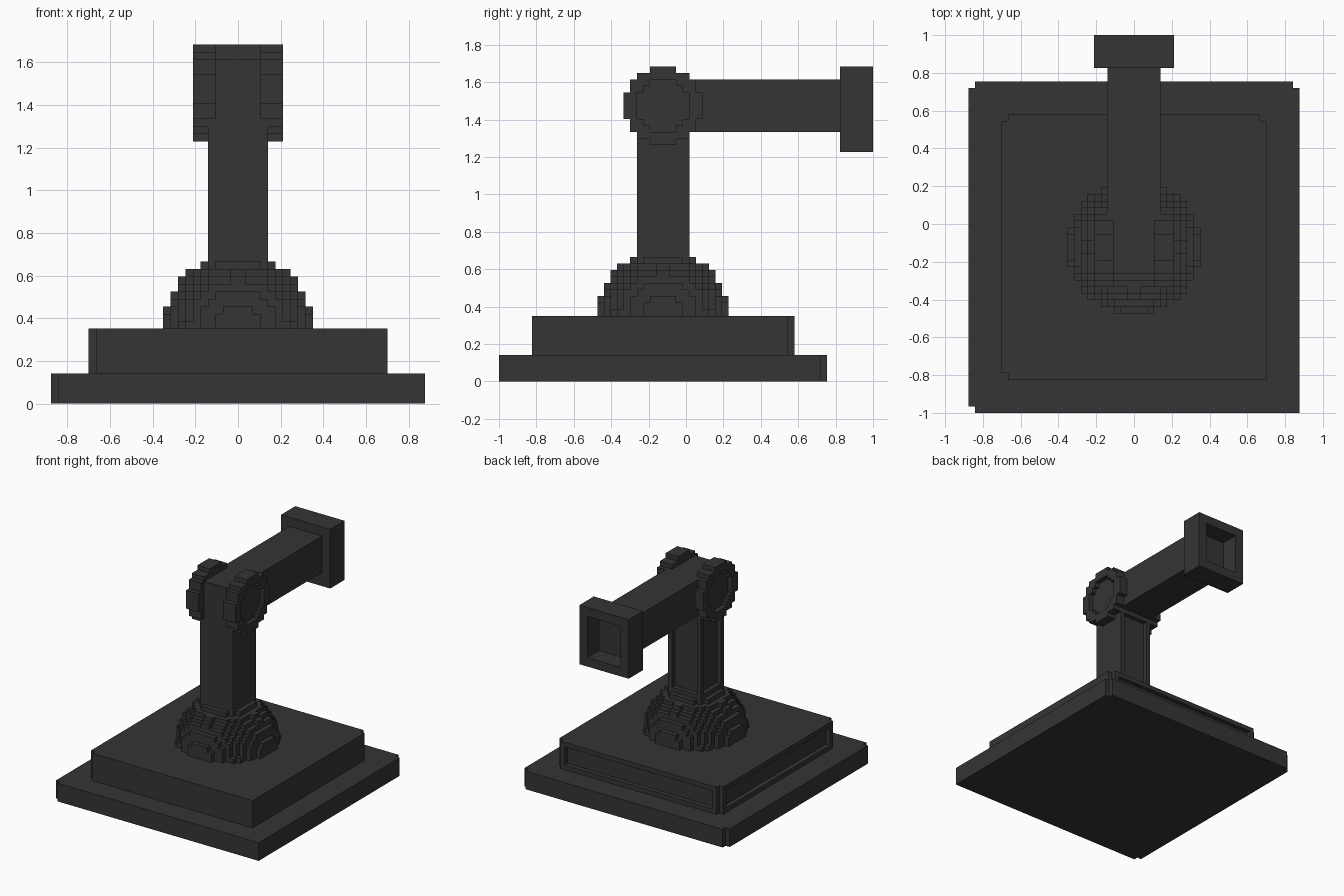
import bpy
import bmesh

cube = bpy.data.objects.get("Cube")
if cube:
    bpy.data.objects.remove(cube, do_unlink=True)

S = 2 / 57          # size of one block
CY = 25             # column axis along y, in blocks
JZ = 42             # joint axis height, in blocks

mat = bpy.data.materials.new("dark grey")
mat.use_nodes = True
COL = (0.035, 0.035, 0.035, 1)
mat.diffuse_color = COL
bsdf = mat.node_tree.nodes["Principled BSDF"]
bsdf.inputs["Base Color"].default_value = COL
bsdf.inputs["Roughness"].default_value = 0.8


def box(x0, x1, y0, y1, z0, z1):
    """Set of block cells filling a range."""
    return {(x, y, z) for x in range(x0, x1) for y in range(y0, y1) for z in range(z0, z1)}


def build(name, cells):
    """Mesh the exposed sides of the cells and merge the flat areas."""
    bm = bmesh.new()
    verts = {}

    def vert(p):
        if p not in verts:
            verts[p] = bm.verts.new((p[0] * S, (p[1] - 28.5) * S, p[2] * S))
        return verts[p]

    for c in sorted(cells):
        for axis in range(3):
            u, v = (axis + 1) % 3, (axis + 2) % 3
            for side in (0, 1):
                n = list(c)
                n[axis] += 2 * side - 1
                if tuple(n) in cells:
                    continue
                corners = []
                for du, dv in ((0, 0), (1, 0), (1, 1), (0, 1)):
                    p = list(c)
                    p[axis] += side
                    p[u] += du
                    p[v] += dv
                    corners.append(vert(tuple(p)))
                bm.faces.new(corners if side else corners[::-1])
    bmesh.ops.dissolve_limit(bm, angle_limit=0.01, verts=bm.verts[:], edges=bm.edges[:])
    me = bpy.data.meshes.new(name)
    bm.to_mesh(me)
    bm.free()
    me.materials.append(mat)
    ob = bpy.data.objects.new(name, me)
    bpy.context.collection.objects.link(ob)
    return ob


def notched_slab(half, z0, z1):
    """Square slab with three chipped vertical corners."""
    a, b = CY - half, CY + half
    cells = box(-half, half, a, b, z0, z1)
    for x, y in ((-half, a), (-half, b - 1), (half - 1, b - 1)):
        cells -= box(x, x + 1, y, y + 1, z0, z1)
    return cells


def side_panels(half, margin, z0, z1):
    """Recesses one block deep in the back face and the -x face."""
    a, b = CY - half, CY + half
    return (box(-half + margin, half - margin, b - 1, b, z0, z1)
            | box(-half, -half + 1, a + margin, b - margin, z0, z1))


# Stepped base
build("base_plate", notched_slab(25, 0, 4))
build("upper_plate", notched_slab(20, 4, 10) - side_panels(20, 2, 5, 9))

# Stepped dome at the foot of the column
build("dome", {(x, y, z) for x, y, z in box(-10, 10, CY - 10, CY + 10, 10, 20)
               if (x + .5) ** 2 + (y + .5 - CY) ** 2 + (z - 9.5) ** 2 <= 100})

# Column with recessed panels
build("column", box(-4, 4, CY - 4, CY + 4, 10, 38) - side_panels(4, 1, 20, 37))

# Horizontal arm
build("arm", box(-4, 4, CY - 4, 52, 38, 46))

# Hollow end block
build("end_block", box(-6, 6, 52, 57, 35, 48) - box(-4, 4, 53, 57, 37, 46))


# Round joint caps with a sunken centre
def disc(r, x0, x1):
    return {(x, y, z) for x, y, z in box(x0, x1, CY - r, CY + r, JZ - r, JZ + r)
            if (y + .5 - CY) ** 2 + (z + .5 - JZ) ** 2 <= r * r}


build("left_joint_cap", disc(6, 3, 6) - disc(4, 5, 6))
build("right_joint_cap", disc(6, -6, -3) - disc(4, -6, -5))
